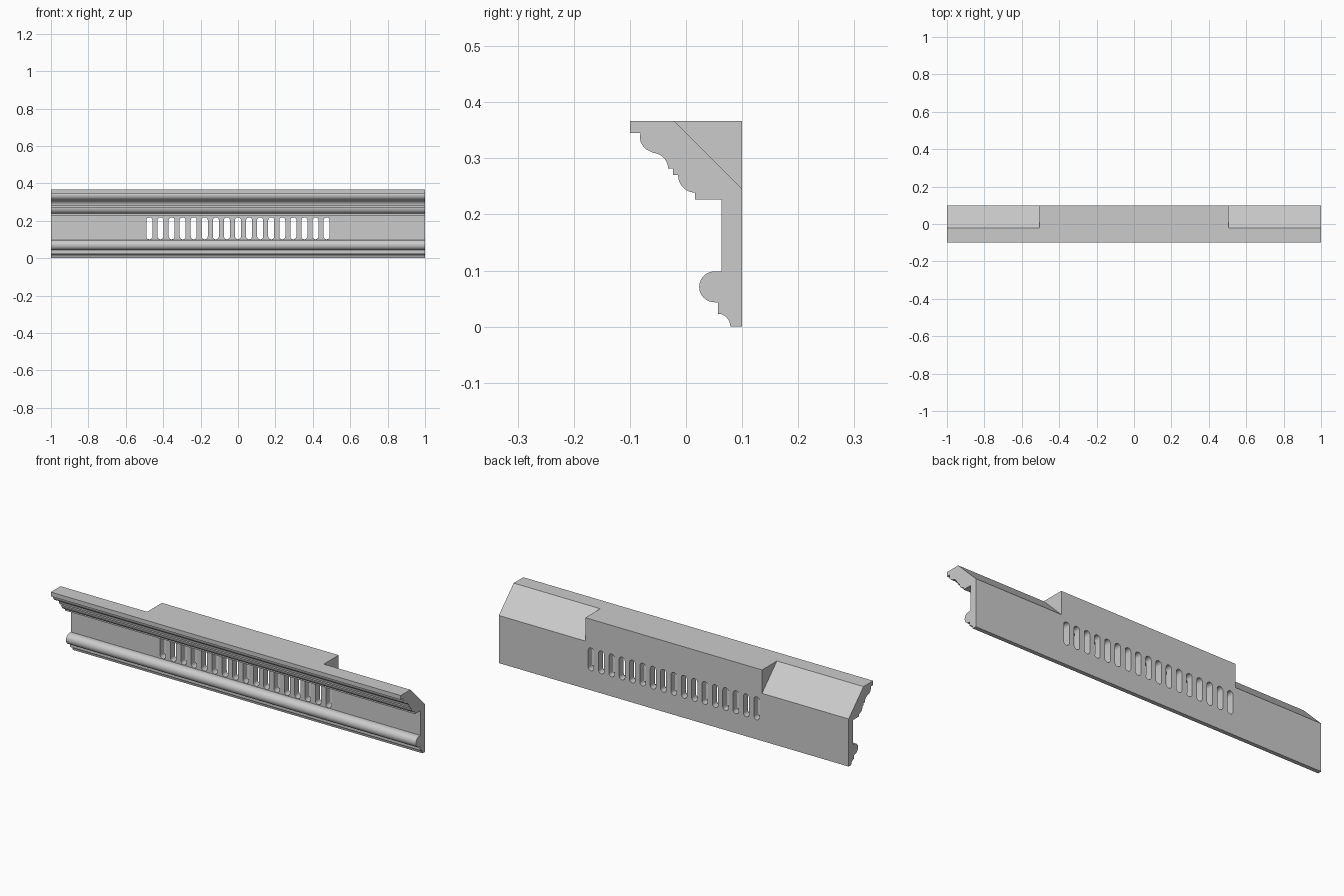
import bpy, bmesh
from math import cos, sin, radians

if "Cube" in bpy.data.objects:
    bpy.data.objects.remove(bpy.data.objects["Cube"])


def arc(cy, cz, ry, rz, a0, a1, n=12):
    angles = [radians(a0 + (a1 - a0) * i / n) for i in range(n + 1)]
    return [(cy + ry * cos(a), cz + rz * sin(a)) for a in angles]


def extrude(bm, points, offset):
    """Fill a closed outline and push it along offset into a solid."""
    face = bm.faces.new([bm.verts.new(p) for p in points])
    moved = bmesh.ops.extrude_face_region(bm, geom=[face])["geom"]
    verts = [g for g in moved if isinstance(g, bmesh.types.BMVert)]
    bmesh.ops.translate(bm, verts=verts, vec=offset)


def make_object(name, bm):
    bmesh.ops.recalc_face_normals(bm, faces=bm.faces[:])
    mesh = bpy.data.meshes.new(name)
    bm.to_mesh(mesh)
    bm.free()
    obj = bpy.data.objects.new(name, mesh)
    bpy.context.collection.objects.link(obj)
    return obj


# Moulding profile in (y, z), from the top back corner round the front
profile = [(0.1, 0.367), (-0.1, 0.367), (-0.1, 0.345), (-0.081, 0.345)]
profile += arc(-0.055, 0.338, 0.027, 0.027, 170, 254)      # crown bulge
profile += arc(-0.062, 0.282, 0.030, 0.028, 84, 0)         # crown cove
profile += [(-0.023, 0.282), (-0.023, 0.270)]
profile += arc(0.016, 0.270, 0.030, 0.031, 180, 270)       # lower ovolo
profile += [(0.016, 0.227), (0.063, 0.227), (0.063, 0.0985)]
profile += arc(0.051, 0.071, 0.0275, 0.0275, 90, 270, 20)  # round bead
profile += [(0.057, 0.0435)]
profile += arc(0.057, 0.0, 0.022, 0.023, 90, 0)            # base cove
profile += [(0.1, 0.0)]

bm = bmesh.new()
extrude(bm, [(-1, y, z) for y, z in profile], (2, 0, 0))
cornice = make_object("cornice_moulding", bm)

# Row of rounded vent slots through the flat band
bm = bmesh.new()
r = 0.016
for i in range(17):
    cx = (i - 8) * 0.0592
    outline = arc(cx, 0.219 - r, r, r, 0, 180) + arc(cx, 0.101 + r, r, r, 180, 360)
    extrude(bm, [(x, 0.055, z) for x, z in outline], (0, 0.1, 0))
slots = make_object("slot_cutter", bm)

# Sloped relief at the upper back of both ends
bm = bmesh.new()
for side in (-1, 1):
    wedge = [(-0.121, 0.467), (0.2, 0.146), (0.2, 0.467)]
    extrude(bm, [(side * 0.505, y, z) for y, z in wedge], (side * 0.6, 0, 0))
reliefs = make_object("end_relief_cutter", bm)

bpy.context.view_layer.objects.active = cornice
cornice.select_set(True)
for cutter in (slots, reliefs):
    cutter.hide_render = True
    mod = cornice.modifiers.new(cutter.name, "BOOLEAN")
    mod.operation = "DIFFERENCE"
    mod.solver = "EXACT"
    mod.object = cutter
    bpy.ops.object.modifier_apply(modifier=mod.name)
    bpy.data.objects.remove(cutter)

bpy.ops.object.shade_smooth_by_angle(angle=radians(30))
